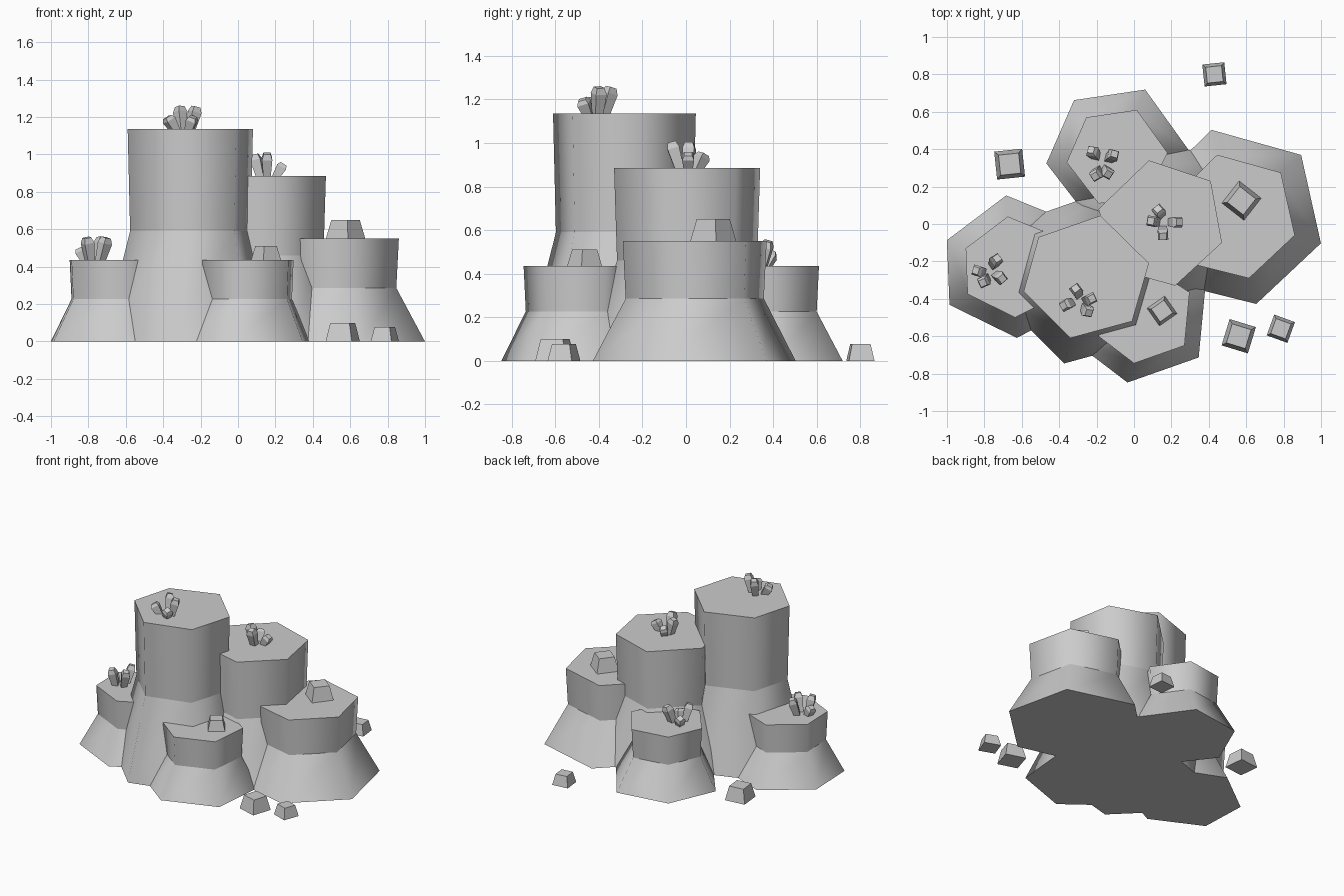
import bpy, bmesh, math
from mathutils import Vector, Matrix

if "Cube" in bpy.data.objects:
    bpy.data.objects.remove(bpy.data.objects["Cube"])


def loft(name, rings, smooth=False):
    """Skin a stack of equal-length closed rings and cap both ends."""
    bm = bmesh.new()
    loops = [[bm.verts.new(p) for p in r] for r in rings]
    n = len(loops[0])
    for a, b in zip(loops, loops[1:]):
        for i in range(n):
            j = (i + 1) % n
            bm.faces.new((a[i], a[j], b[j], b[i])).smooth = smooth
    bm.faces.new(loops[0][::-1])
    bm.faces.new(loops[-1])
    # keep the horizontal rims crisp while the walls shade smoothly
    for ring in loops:
        for i in range(n):
            e = bm.edges.get((ring[i], ring[(i + 1) % n]))
            e.smooth = False
    bmesh.ops.recalc_face_normals(bm, faces=bm.faces)
    me = bpy.data.meshes.new(name)
    bm.to_mesh(me)
    bm.free()
    ob = bpy.data.objects.new(name, me)
    bpy.context.collection.objects.link(ob)
    return ob


def column(name, c, height, top):
    """Rock pillar: flared foot, waist at 52% height, slightly wider flat top."""
    rings = []
    for s, z in ((1.41, 0), (0.96, 0.52 * height), (1, height)):
        rings.append([(c[0] + s * (x - c[0]), c[1] + s * (y - c[1]), z)
                      for x, y in reversed(top)])
    loft(name, rings, True)


def polygon(r, n, z, turn):
    return [Vector((r * math.cos(turn + math.tau * i / n),
                    r * math.sin(turn + math.tau * i / n), z)) for i in range(n)]


def block(name, x, y, z, side, h, deg):
    """Tapered four-sided boulder."""
    t = math.radians(deg + 45)
    r = side / math.sqrt(2)
    o = Vector((x, y, z))
    loft(name, [[o + p for p in polygon(k * r, 4, zz, t)]
                for k, zz in ((1, 0), (0.72, h))])


def crystals(name, z, tips):
    """Cluster of four small crystals leaning away from their centre."""
    cx = sum(t[0] for t in tips) / 4
    cy = sum(t[1] for t in tips) / 4
    for k, (x, y, h) in enumerate(tips):
        base = Vector((cx + (x - cx) * 0.55, cy + (y - cy) * 0.55, z - 0.01))
        axis = Vector((cx + (x - cx) * 1.1, cy + (y - cy) * 1.1, z + h)) - base
        rot = axis.to_track_quat('Z', 'Y').to_matrix()
        turn = math.atan2(y - cy, x - cx) + math.pi / 4
        rings = [[base + rot @ p for p in polygon(r, 4, f * axis.length, turn)]
                 for r, f in ((0.027, 0), (0.039, 0.78), (0.026, 1))]
        loft(f"{name}_{k + 1}", rings)


# rock pillars (centre, height, outline of the top, clockwise)
column("tall_pillar", (-0.26, -0.28), 1.135,
       [(-.59, -.36), (-.51, -.07), (-.18, .045), (.08, -.21), (-.01, -.52), (-.34, -.61)])
column("middle_pillar", (0.14, 0.01), 0.885,
       [(-.19, .08), (.08, .34), (.41, .23), (.47, -.10), (.22, -.33), (-.10, -.24)])
column("right_pillar", (0.52, 0.045), 0.55,
       [(.20, .13), (.445, .37), (.785, .275), (.86, -.06), (.615, -.29), (.335, -.22)])
column("back_pillar", (-0.095, 0.345), 0.435,
       [(-.36, .33), (-.255, .57), (.015, .61), (.18, .38), (.05, .13), (-.19, .11)])
column("left_pillar", (-0.655, -0.235), 0.435,
       [(-.90, -.13), (-.675, .04), (-.43, -.06), (-.41, -.385), (-.635, -.50), (-.89, -.375)])
column("front_pillar", (0.085, -0.495), 0.435,
       [(-.19, -.60), (-.10, -.34), (.12, -.25), (.297, -.365), (.27, -.65), (0, -.745)])

# boulders on the pillars and the ground
block("right_pillar_boulder", .575, .125, .55, .15, .10, -38)
block("front_pillar_boulder", .15, -.465, .435, .115, .075, 35)
block("ground_boulder_left", -.665, .32, 0, .15, .10, 6)
block("ground_boulder_back", .43, .80, 0, .118, .077, 6)
block("ground_boulder_front", .56, -.60, 0, .147, .10, -17)
block("ground_boulder_right", .785, -.56, 0, .118, .078, -20)

# crystal clusters (tip x, tip y, height)
crystals("tall_crystal", 1.135, [(-.31, -.35, .12), (-.23, -.40, .12),
                                 (-.245, -.47, .065), (-.37, -.435, .065)])
crystals("middle_crystal", .885, [(.13, .075, .065), (.235, .01, .065),
                                  (.155, -.06, .12), (.095, .015, .115)])
crystals("left_crystal", .435, [(-.735, -.19, .12), (-.84, -.25, .065),
                                (-.71, -.29, .12), (-.805, -.31, .12)])
crystals("back_crystal", .435, [(-.225, .39, .065), (-.11, .37, .115),
                                (-.14, .27, .065), (-.205, .26, .115)])
